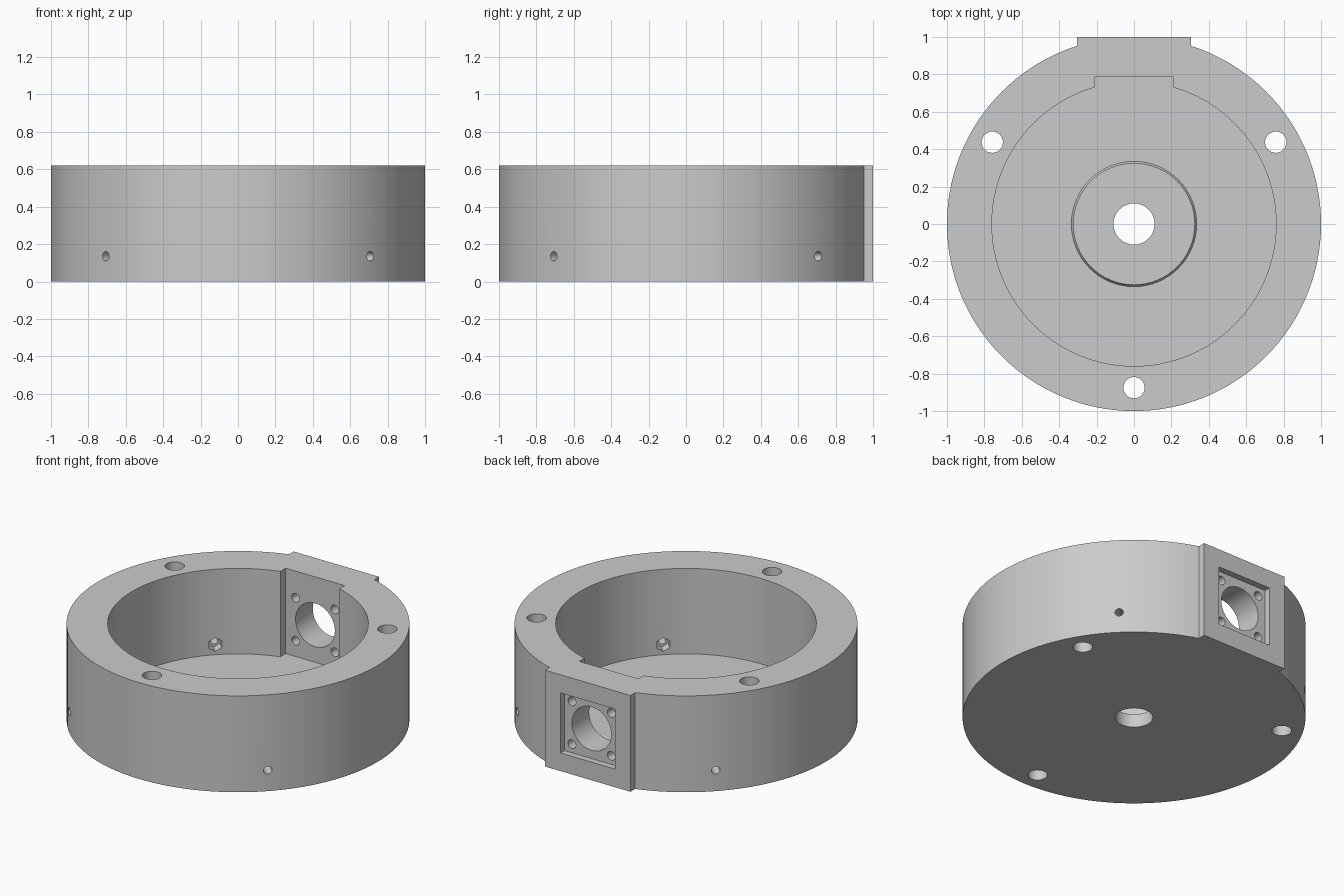
import bpy
import bmesh
from math import acos, cos, sin, pi, radians
from mathutils import Matrix, Vector

cube = bpy.data.objects.get("Cube")
if cube:
    bpy.data.objects.remove(cube, do_unlink=True)

HEIGHT = 0.62
FLOOR = 0.07
MID = HEIGHT / 2

grey = bpy.data.materials.new("plain grey")
grey.use_nodes = True
grey.diffuse_color = (0.6, 0.6, 0.6, 1)
grey.node_tree.nodes["Principled BSDF"].inputs["Base Color"].default_value = (0.6, 0.6, 0.6, 1)


def finish(name, bm):
    bmesh.ops.recalc_face_normals(bm, faces=bm.faces)
    mesh = bpy.data.meshes.new(name)
    bm.to_mesh(mesh)
    bm.free()
    mesh.materials.append(grey)
    obj = bpy.data.objects.new(name, mesh)
    bpy.context.collection.objects.link(obj)
    return obj


def keyed_circle(radius, half_width, flat_y, steps=120):
    """Circle outline with a square-shouldered flat at the back."""
    start = acos(half_width / radius)
    a0, a1 = pi - start, 2 * pi + start
    angles = [a0 + (a1 - a0) * i / steps for i in range(steps + 1)]
    points = [(radius * cos(a), radius * sin(a)) for a in angles]
    return points + [(half_width, flat_y), (-half_width, flat_y)]


def prism(name, outline, z0, z1):
    bm = bmesh.new()
    face = bm.faces.new([bm.verts.new((x, y, z0)) for x, y in outline])
    top = bmesh.ops.extrude_face_region(bm, geom=[face])["geom"]
    verts = [v for v in top if isinstance(v, bmesh.types.BMVert)]
    bmesh.ops.translate(bm, verts=verts, vec=(0, 0, z1 - z0))
    return finish(name, bm)


def rod(name, start, end, r1, r2=None, sides=32):
    """Cylinder, cone or hexagon between two points."""
    start, end = Vector(start), Vector(end)
    axis = end - start
    turn = axis.to_track_quat("Z", "Y").to_matrix().to_4x4()
    bm = bmesh.new()
    bmesh.ops.create_cone(bm, cap_ends=True, segments=sides, radius1=r1,
                          radius2=r1 if r2 is None else r2, depth=axis.length,
                          matrix=Matrix.Translation((start + end) / 2) @ turn)
    return finish(name, bm)


def box(name, low, high):
    outline = [(low[0], low[1]), (high[0], low[1]), (high[0], high[1]), (low[0], high[1])]
    return prism(name, outline, low[2], high[2])


def combine(target, tool, operation="DIFFERENCE"):
    mod = target.modifiers.new("combine", "BOOLEAN")
    mod.operation = operation
    mod.solver = "EXACT"
    mod.object = tool
    bpy.context.view_layer.objects.active = target
    bpy.ops.object.modifier_apply(modifier=mod.name)
    bpy.data.objects.remove(tool, do_unlink=True)


# Round housing with a flat mounting pad, hollowed out above a thin floor
housing = prism("round_housing", keyed_circle(1.0, 0.305, 1.0), 0, HEIGHT)
combine(housing, prism("cavity", keyed_circle(0.76, 0.21, 0.785), FLOOR, 1))

# Low bevelled boss and centre hole in the floor
combine(housing, rod("boss", (0, 0, FLOOR - 0.015), (0, 0, FLOOR + 0.015), 0.345, 0.325, 64), "UNION")
combine(housing, rod("centre_hole", (0, 0, -0.1), (0, 0, 0.3), 0.11, sides=48))

# Three vertical bolt holes through the rim
for angle in (30, 150, 270):
    x, y = 0.875 * cos(radians(angle)), 0.875 * sin(radians(angle))
    combine(housing, rod("bolt_hole", (x, y, -0.1), (x, y, 1), 0.057))

# Four radial screw holes with hexagonal nut pockets on the inside
for angle in (45, 135, 225, 315):
    out = Vector((cos(radians(angle)), sin(radians(angle)), 0))
    lift = Vector((0, 0, 0.135))
    combine(housing, rod("screw_hole", out * 0.6 + lift, out * 1.1 + lift, 0.025, sides=20))
    combine(housing, rod("nut_pocket", out * 0.6 + lift, out * 0.82 + lift, 0.044, sides=6))

# Square socket, round opening and corner screw holes in the pad
combine(housing, box("socket", (-0.193, 0.96, MID - 0.193), (0.193, 1.2, MID + 0.193)))
combine(housing, rod("opening", (0, 0.6, MID), (0, 1.2, MID), 0.14, sides=48))
for x in (-0.14, 0.14):
    for z in (MID - 0.138, MID + 0.138):
        combine(housing, rod("corner_hole", (x, 0.6, z), (x, 1.2, z), 0.028, sides=20))

bpy.ops.object.select_all(action="DESELECT")
housing.select_set(True)
bpy.context.view_layer.objects.active = housing
bpy.ops.object.shade_smooth_by_angle(angle=radians(25))
